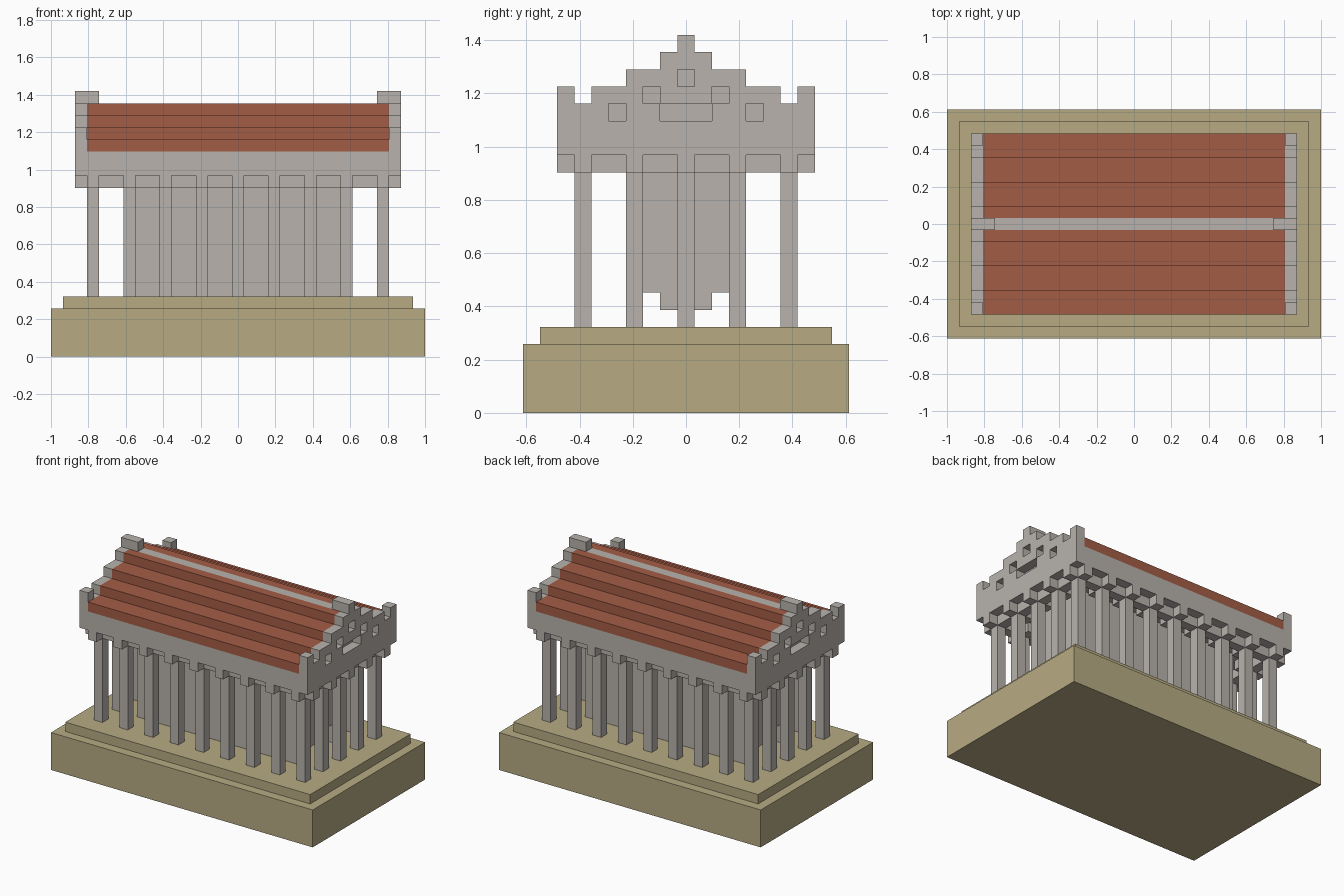
import bpy
import bmesh
from mathutils import Vector

if "Cube" in bpy.data.objects:
    bpy.data.objects.remove(bpy.data.objects["Cube"], do_unlink=True)

U = 2 / 31                      # edge of one building block
ORIGIN = Vector((15.5, 9.5, 0))  # grid centre, in blocks


def material(name, r, g, b):
    m = bpy.data.materials.new(name)
    m.use_nodes = True
    m.diffuse_color = (r, g, b, 1)
    bsdf = next(n for n in m.node_tree.nodes if n.type == "BSDF_PRINCIPLED")
    bsdf.inputs["Base Color"].default_value = (r, g, b, 1)
    return m


STONE = material("pale_stone", 0.48, 0.45, 0.415)
SAND = material("sandstone", 0.475, 0.41, 0.23)
TILE = material("terracotta", 0.37, 0.107, 0.062)


def finish(name, bm, mat):
    me = bpy.data.meshes.new(name)
    bm.to_mesh(me)
    bm.free()
    me.materials.append(mat)
    bpy.context.collection.objects.link(bpy.data.objects.new(name, me))


def box(name, xs, ys, zs, mat):
    """Cuboid between block coordinates."""
    bm = bmesh.new()
    bmesh.ops.create_cube(bm, size=1)
    lo, hi = (Vector(p) for p in zip(xs, ys, zs))
    for v in bm.verts:
        v.co = ((lo + hi) / 2 + v.co * (hi - lo) - ORIGIN) * U
    finish(name, bm, mat)


def blocks(name, cells, mat):
    """Solid made of unit blocks, with only the exposed faces kept."""
    bm = bmesh.new()
    for cell in cells:
        centre = Vector(cell) + Vector((0.5, 0.5, 0.5))
        for axis in range(3):
            for sign in (-1, 1):
                n = Vector((0, 0, 0))
                n[axis] = sign
                if tuple(int(c + d) for c, d in zip(cell, n)) in cells:
                    continue
                a = Vector((0, 0, 0))
                a[(axis + 1) % 3] = 1
                b = n.cross(a)
                corners = (a + b, b - a, -a - b, a - b)
                bm.faces.new([bm.verts.new((centre + (n + c) / 2 - ORIGIN) * U)
                              for c in corners])
    bmesh.ops.remove_doubles(bm, verts=bm.verts, dist=U / 100)
    bmesh.ops.recalc_face_normals(bm, faces=bm.faces)
    finish(name, bm, mat)


# Stepped platform
box("platform", (0, 31), (0, 19), (0, 4), SAND)
box("platform_step", (1, 30), (1, 18), (4, 5), SAND)

# Ring of columns, with cross-shaped capitals
capitals = set()
for i in range(3, 28, 3):
    for j in range(3, 16, 3):
        if i in (3, 27) or j in (3, 15):
            box("column", (i, i + 1), (j, j + 1), (5, 14), STONE)
            capitals |= {(i + dx, j + dy, 14) for dx, dy in
                         ((0, 0), (1, 0), (-1, 0), (0, 1), (0, -1))}
blocks("capitals", capitals, STONE)

# Inner chamber: side walls and the stepped mass between them
for j in (6, 12):
    box("chamber_wall", (6, 25), (j, j + 1), (5, 15), STONE)
box("chamber_core", (6, 25), (7, 12), (7, 15), STONE)
box("chamber_core_foot", (6, 25), (8, 11), (6, 7), STONE)

# Beam block above the columns
box("entablature", (3, 28), (2, 17), (15, 17), STONE)

# Stepped roof: tile courses either side of a stone core
for k, (outer, inner) in enumerate(((2, 4), (4, 6), (6, 8), (8, 9))):
    z = (17 + k, 18 + k)
    box("roof_core", (3, 28), (inner, 19 - inner), z, STONE)
    for ys in ((outer, inner), (19 - inner, 19 - outer)):
        box("roof_tiles", (3, 28), ys, z, TILE)

# Gable ends with pierced openings, corner posts and ridge blocks
HEIGHTS = (19, 18, 19, 19, 20, 20, 21, 22)
HOLES = {(5, 17), (8, 17), (9, 17), (7, 18), (9, 19)}
for i, inward in ((2, 3), (28, 27)):
    gable = set()
    for j in range(2, 17):
        half = min(j, 18 - j)
        gable |= {(i, j, k) for k in range(15, HEIGHTS[half - 2])
                  if (half, k) not in HOLES}
    gable.add((inward, 9, 21))
    blocks("gable", gable, STONE)
